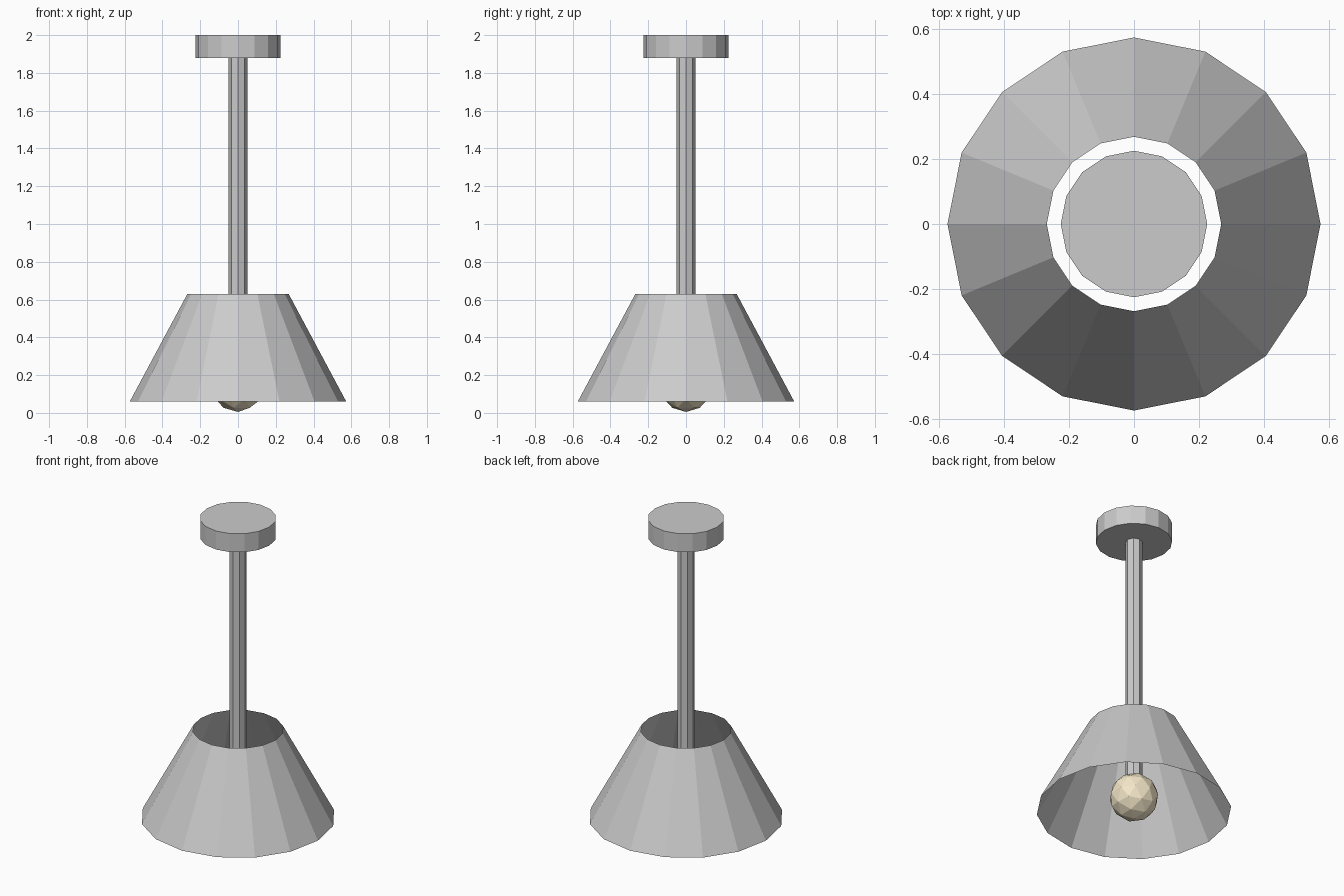
import bpy

if "Cube" in bpy.data.objects:
    bpy.data.objects.remove(bpy.data.objects["Cube"])


def cylinder(name, radius, z0, z1, sides):
    bpy.ops.mesh.primitive_cylinder_add(vertices=sides, radius=radius, depth=z1 - z0,
                                        location=(0, 0, (z0 + z1) / 2))
    bpy.context.object.name = name


# Ceiling plate and hanging rod
cylinder("ceiling_plate", 0.225, 1.88, 2.0, 16)
cylinder("rod", 0.05, 0.28, 1.88, 8)

# Open, single-walled lamp shade
bpy.ops.mesh.primitive_cone_add(vertices=16, radius1=0.573, radius2=0.268, depth=0.57,
                                end_fill_type='NOTHING', location=(0, 0, 0.345))
bpy.context.object.name = "shade"

# Faceted bulb
bpy.ops.mesh.primitive_ico_sphere_add(subdivisions=2, radius=0.145, location=(0, 0, 0.15))
bulb = bpy.context.object
bulb.name = "bulb"
glow = bpy.data.materials.new("warm_glass")
glow.diffuse_color = (0.9, 0.8, 0.58, 1)
glow.use_nodes = True
glow.node_tree.nodes["Principled BSDF"].inputs["Base Color"].default_value = glow.diffuse_color
bulb.data.materials.append(glow)
